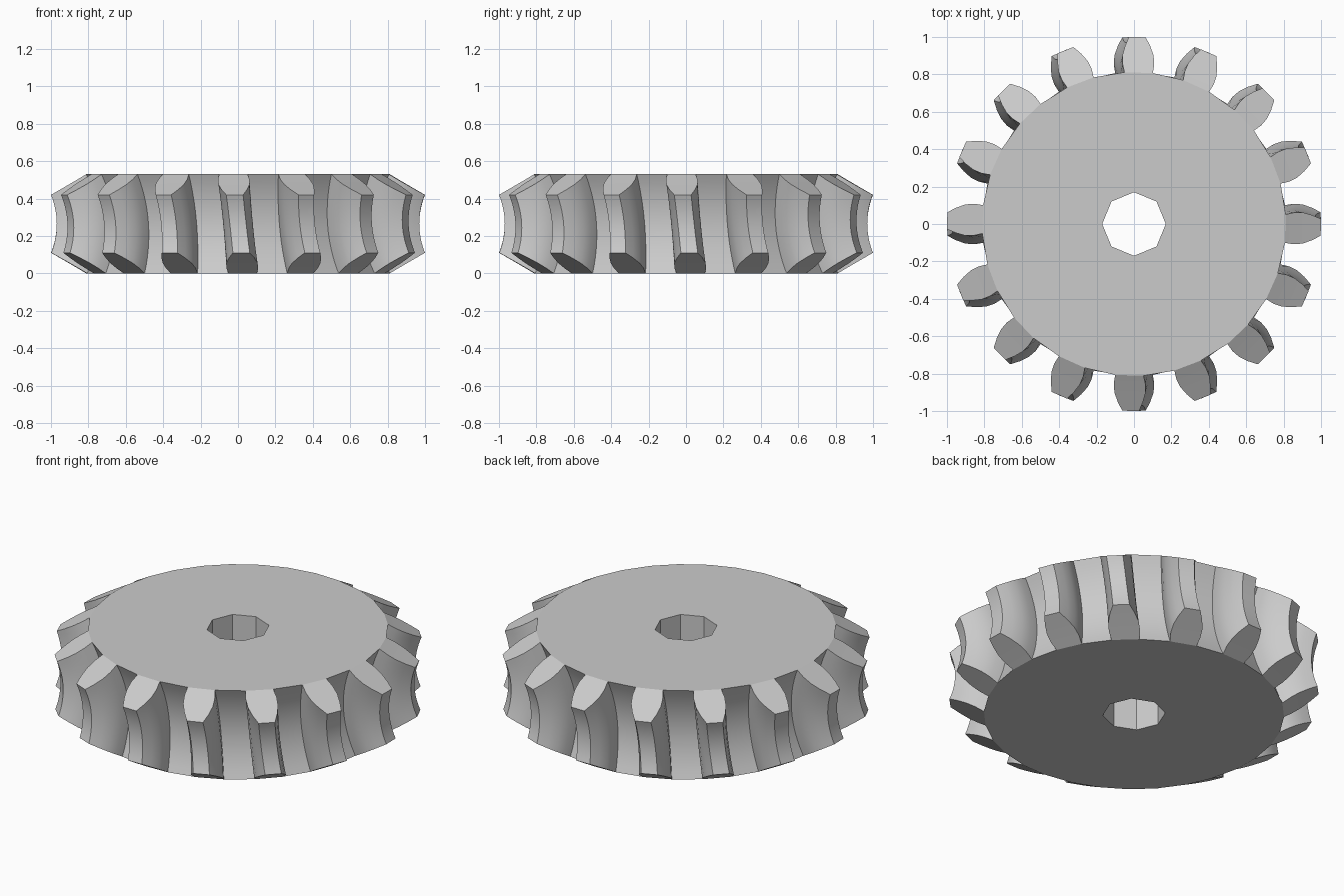
import bpy, bmesh, math

cube = bpy.data.objects.get("Cube")
if cube:
    bpy.data.objects.remove(cube)

TEETH = 16
HEIGHT = 0.53
ROWS = 14
HOLE_SIDES = 8
HOLE_RADIUS = 0.17
SKEW = -0.115                                     # tooth slant, radians per unit height
HALF_WIDTHS = [0.076, 0.085, 0.083, 0.068, 0.045]  # tooth from root to tip
STEPS = len(HALF_WIDTHS) - 1


def throat(s, t):
    """Radius and height offset: s runs bottom to top (-1..1), t root to tip."""
    root_r = 0.75 + 0.063 * s * s
    tip_r = 0.97 + 0.03 * s * s
    half = HEIGHT / 2
    half_height = half + (0.155 - half) * t
    return root_r + (tip_r - root_r) * t, s * half_height


def tooth_columns():
    """(side, step) pairs across one tooth, from one root over the tip to the other."""
    return [(-1, i) for i in range(STEPS + 1)] + [(1, i) for i in reversed(range(STEPS + 1))]


bm = bmesh.new()
columns = tooth_columns()
per_tooth = len(columns)
total = per_tooth * TEETH

# Toothed rim: rows of the hollowed outline stacked along the height
grid = []
for row in range(ROWS + 1):
    s = 2 * row / ROWS - 1
    ring = []
    for tooth in range(TEETH):
        for side, step in columns:
            r, h = throat(s, step / STEPS)
            full_r = throat(1, step / STEPS)[0]
            a = math.tau * tooth / TEETH + side * HALF_WIDTHS[step] / full_r + SKEW * h
            ring.append(bm.verts.new((r * math.cos(a), r * math.sin(a), HEIGHT / 2 + h)))
    grid.append(ring)
for low, high in zip(grid, grid[1:]):
    for i in range(total):
        j = (i + 1) % total
        bm.faces.new((low[i], low[j], high[j], high[i]))

# Bevelled tooth ends
for ring in (grid[0], grid[-1]):
    for tooth in range(TEETH):
        o = tooth * per_tooth
        for i in range(STEPS):
            left, right = o + i, o + per_tooth - 1 - i
            bm.faces.new((ring[left], ring[left + 1], ring[right - 1], ring[right]))

# Flat sides around the bore
bores = []
for ring, z in ((grid[0], 0), (grid[-1], HEIGHT)):
    bore = []
    for k in range(HOLE_SIDES):
        a = math.tau * k / HOLE_SIDES
        bore.append(bm.verts.new((HOLE_RADIUS * math.cos(a), HOLE_RADIUS * math.sin(a), z)))
    bores.append(bore)
    group = TEETH // HOLE_SIDES
    for k in range(HOLE_SIDES):
        outer = []
        for tooth in range(k * group, (k + 1) * group):
            o = tooth * per_tooth
            outer += [ring[o], ring[o + per_tooth - 1]]
        outer.append(ring[(k + 1) * group * per_tooth % total])
        bm.faces.new([bore[k]] + outer + [bore[(k + 1) % HOLE_SIDES]])

# Bore wall
for k in range(HOLE_SIDES):
    n = (k + 1) % HOLE_SIDES
    bm.faces.new((bores[0][k], bores[0][n], bores[1][n], bores[1][k]))

bmesh.ops.recalc_face_normals(bm, faces=bm.faces[:])
mesh = bpy.data.meshes.new("worm_wheel")
bm.to_mesh(mesh)
bm.free()

gear = bpy.data.objects.new("worm_wheel", mesh)
bpy.context.collection.objects.link(gear)

# Plain grey metal
grey = bpy.data.materials.new("light_grey")
grey.use_nodes = True
colour = (0.6, 0.6, 0.6, 1)
grey.diffuse_color = colour
grey.node_tree.nodes["Principled BSDF"].inputs["Base Color"].default_value = colour
mesh.materials.append(grey)

bpy.ops.object.select_all(action="DESELECT")
gear.select_set(True)
bpy.context.view_layer.objects.active = gear
bpy.ops.object.shade_smooth_by_angle(angle=math.radians(30))
